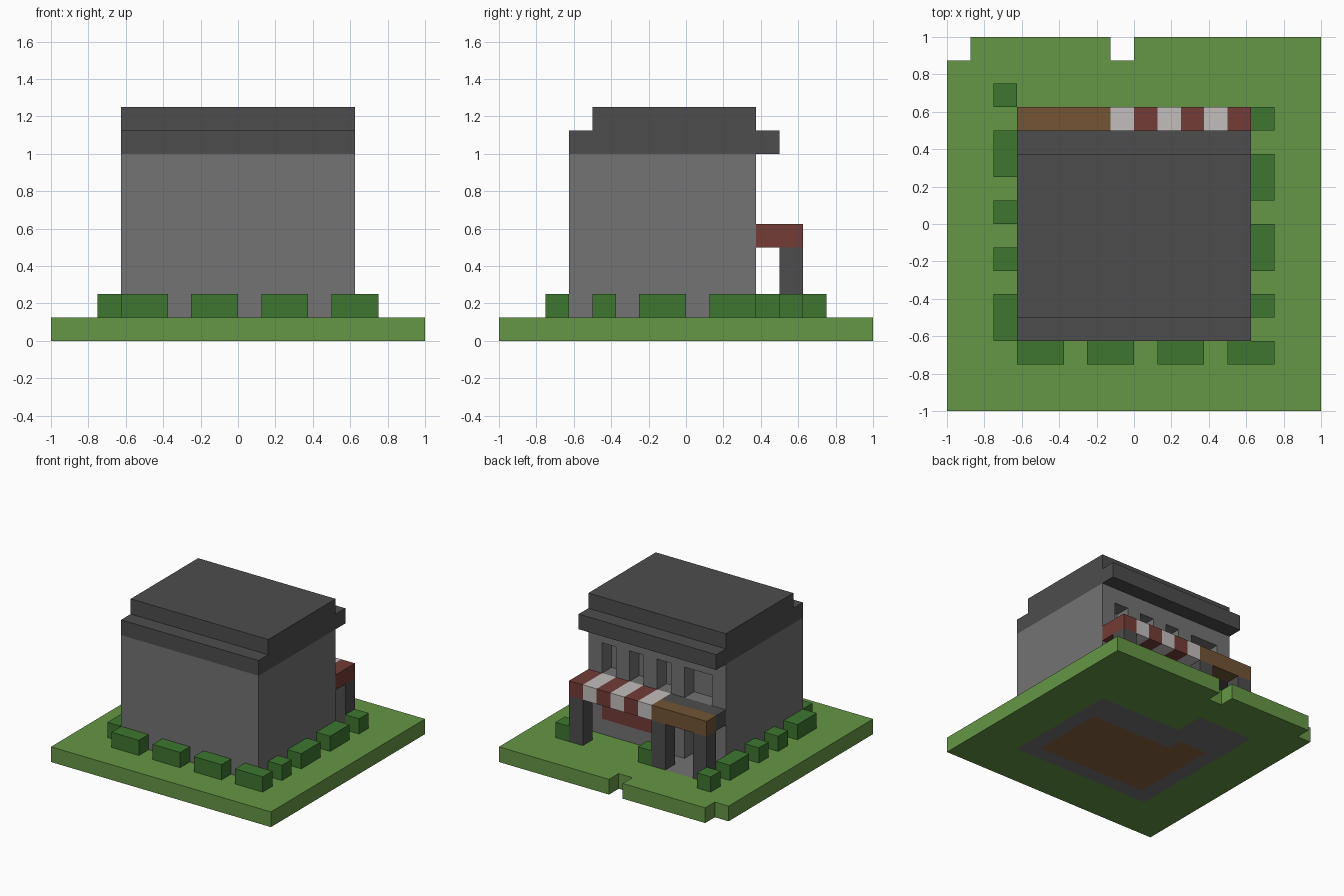
import bpy
import bmesh

default = bpy.data.objects.get("Cube")
if default:
    bpy.data.objects.remove(default, do_unlink=True)

U = 0.125  # grid module; the plot is 16 x 16 modules


def material(name, rgb):
    linear = [((c / 255 + 0.055) / 1.055) ** 2.4 for c in rgb] + [1]
    mat = bpy.data.materials.new(name)
    mat.use_nodes = True
    mat.diffuse_color = linear
    mat.node_tree.nodes["Principled BSDF"].inputs["Base Color"].default_value = linear
    return mat


grass = material("grass green", (101, 150, 69))
leaf = material("hedge green", (61, 118, 48))
stone = material("stone grey", (115, 115, 115))
slate = material("slate grey", (77, 77, 77))
red = material("awning red", (115, 60, 55))
white = material("awning white", (196, 190, 190))
timber = material("timber brown", (115, 85, 53))
plank = material("floor brown", (135, 102, 66))


def prism(name, outline, z0, z1, mat=None):
    """Extrude a counter-clockwise plan outline, given in modules."""
    bm = bmesh.new()
    base = bm.faces.new([bm.verts.new(((x - 8) * U, (y - 8) * U, z0 * U))
                         for x, y in outline])
    top = bmesh.ops.extrude_face_region(bm, geom=[base])["geom"]
    for v in top:
        if isinstance(v, bmesh.types.BMVert):
            v.co.z = z1 * U
    bmesh.ops.recalc_face_normals(bm, faces=bm.faces[:])
    mesh = bpy.data.meshes.new(name)
    bm.to_mesh(mesh)
    bm.free()
    if mat:
        mesh.materials.append(mat)
    obj = bpy.data.objects.new(name, mesh)
    bpy.context.scene.collection.objects.link(obj)
    return obj


def box(name, x, y, z, mat=None):
    plan = [(x[0], y[0]), (x[1], y[0]), (x[1], y[1]), (x[0], y[1])]
    return prism(name, plan, z[0], z[1], mat)


def carve(obj, cutters):
    """Subtract the cutters, keep the result and remove the cutters."""
    for cutter in cutters:
        cutter.hide_render = True
        mod = obj.modifiers.new("cut", "BOOLEAN")
        mod.operation = "DIFFERENCE"
        mod.solver = "EXACT"
        mod.object = cutter
    bpy.context.view_layer.update()
    graph = bpy.context.evaluated_depsgraph_get()
    result = bpy.data.meshes.new_from_object(obj.evaluated_get(graph))
    obj.modifiers.clear()
    obj.data = result
    for cutter in cutters:
        bpy.data.objects.remove(cutter, do_unlink=True)


# Plot, foundation with porch, and inner floor, set flush into each other
plot_plan = [(0, 0), (16, 0), (16, 16), (8, 16), (8, 15), (7, 15), (7, 16),
             (1, 16), (1, 15), (0, 15)]
house_plan = [(3, 3), (13, 3), (13, 11), (7, 11), (7, 13), (3, 13)]
floor_plan = [(4, 4), (12, 4), (12, 9), (6, 9), (6, 10), (4, 10)]
lawn = prism("lawn", plot_plan, 0, 1, grass)
carve(lawn, [prism("cutter", house_plan, -1, 2)])
foundation = prism("foundation", house_plan, 0, 1, stone)
carve(foundation, [prism("cutter", floor_plan, -1, 2)])
prism("inner_floor", floor_plan, 0, 1, plank)

# Hollow walls with window niches, shop opening and doorway at the back
walls = box("walls", (3, 13), (3, 11), (1, 8), stone)
cutters = [box("cutter", (4, 12), (4, 9), (0.5, 8.5)),
           box("cutter", (4, 6), (8.5, 11.5), (0.5, 4)),
           box("cutter", (8, 12), (10, 11.5), (2, 4))]
for x0, x1 in ((4, 6), (7, 8), (9, 10), (11, 12)):
    cutters.append(box("cutter", (x0, x1), (10, 11.5), (5, 7)))
carve(walls, cutters)
box("shop_counter", (8, 12), (10, 11), (2, 3), red)

# Stepped roof
box("roof_lower", (3, 13), (3, 12), (8, 9), slate)
box("roof_upper", (3, 13), (4, 11), (9, 10), slate)

# Porch canopy, striped awning and posts
box("canopy_beam", (3, 7), (12, 13), (4, 5), timber)
box("canopy_roof", (3, 7), (11, 12), (4, 5), slate)
for x in range(7, 13):
    box("awning_stripe", (x, x + 1), (11, 13), (4, 5), red if x % 2 == 0 else white)
for x in (3, 6, 12):
    box("porch_post", (x, x + 1), (12, 13), (1, 4), slate)

# Hedges: along each side, along the front, and one by the porch
for x, spans in ((2, ((3, 5), (6, 7), (8, 9), (10, 12), (13, 14))),
                 (13, ((4, 5), (6, 8), (9, 11), (12, 13)))):
    for span in spans:
        box("side_hedge", (x, x + 1), span, (1, 2), leaf)
for x in (3, 6, 9, 12):
    box("front_hedge", (x, x + 2), (2, 3), (1, 2), leaf)
box("porch_hedge", (7, 8), (12, 13), (1, 2), leaf)
